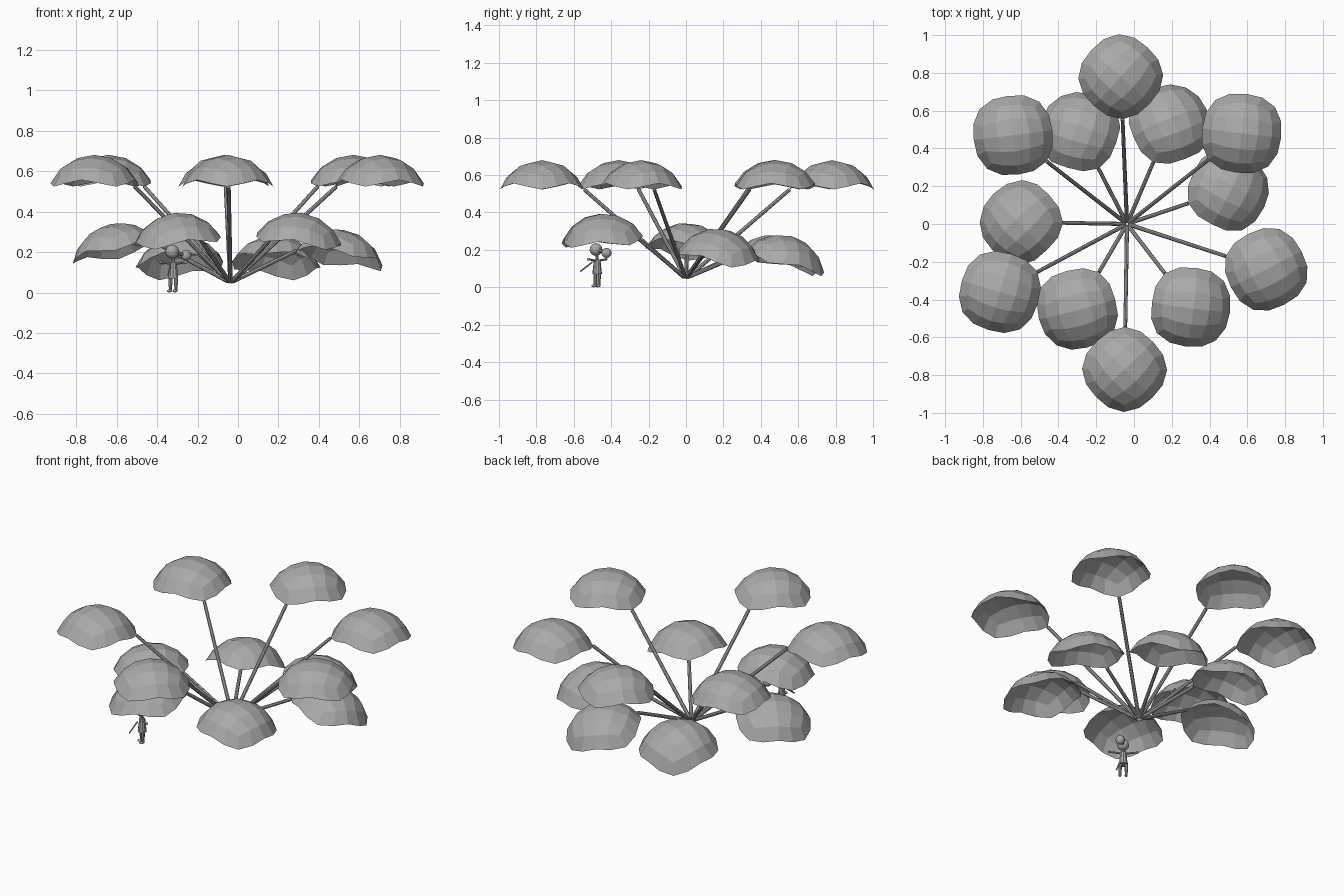
import bpy, bmesh, math
from mathutils import Vector, Matrix

if "Cube" in bpy.data.objects:
    bpy.data.objects.remove(bpy.data.objects["Cube"])

grey = bpy.data.materials.new("plain grey")
grey.diffuse_color = (0.4, 0.4, 0.4, 1)
grey.use_nodes = True
grey.node_tree.nodes["Principled BSDF"].inputs["Base Color"].default_value = grey.diffuse_color


def finish(name, bm):
    me = bpy.data.meshes.new(name)
    bm.to_mesh(me)
    bm.free()
    me.materials.append(grey)
    ob = bpy.data.objects.new(name, me)
    bpy.context.collection.objects.link(ob)
    return ob


def add_rod(bm, a, b, r1, r2, sides=8):
    a, b = Vector(a), Vector(b)
    d = b - a
    m = Matrix.Translation((a + b) / 2) @ d.to_track_quat('Z', 'Y').to_matrix().to_4x4()
    bmesh.ops.create_cone(bm, cap_ends=True, segments=sides, radius1=r1,
                          radius2=r2, depth=d.length, matrix=m)


def add_ball(bm, c, r, scale=(1, 1, 1), turn=0):
    m = (Matrix.Translation(c) @ Matrix.Rotation(turn, 4, 'Z')
         @ Matrix.Diagonal((*scale, 1)))
    bmesh.ops.create_uvsphere(bm, u_segments=12, v_segments=8, radius=r, matrix=m)


# Leaf: four by four rounded square on a sphere, plus one skirt row
R = 0.24


def rim_theta(phi):
    return math.radians(61 + 8.6 * math.sin(2 * phi) ** 2)


def on_sphere(theta, phi):
    return Vector((math.sin(theta) * math.cos(phi),
                   math.sin(theta) * math.sin(phi), math.cos(theta))) * R


def leaf(name, matrix):
    bm = bmesh.new()
    step = math.radians(21)
    g = {}
    for i in range(-2, 3):
        for j in range(-2, 3):
            v = Vector((math.tan(i * step), math.tan(j * step), 1)).normalized() * R
            g[i, j] = bm.verts.new(matrix @ v)
    for i in range(-2, 2):
        for j in range(-2, 2):
            bm.faces.new((g[i, j], g[i + 1, j], g[i + 1, j + 1], g[i, j + 1]))
    edge = ([(i, -2) for i in range(-2, 2)] + [(2, j) for j in range(-2, 2)]
            + [(-i, 2) for i in range(-2, 2)] + [(-2, -j) for j in range(-2, 2)])
    rim = []
    for i, j in edge:
        phi = math.atan2(math.tan(j * step), math.tan(i * step))
        rim.append(bm.verts.new(matrix @ on_sphere(rim_theta(phi), phi)))
    for k in range(16):
        n = (k + 1) % 16
        bm.faces.new((g[edge[k]], rim[k], rim[n], g[edge[n]]))
    finish(name, bm)


# x, y of each leaf and height of its crown
upper = [(-.07, .78, .68), (-.64, .47, .68), (.57, .48, .68),
         (.70, -.24, .68), (-.05, -.77, .68), (-.71, -.36, .68)]
lower = [(-.29, .49, .283), (.19, .53, .283), (.50, .18, .315),
         (.30, -.44, .395), (-.30, -.45, .395), (-.60, .01, .345)]
hub = Vector((-.037, 0, .055))

for ring, rows, lean in (("upper", upper, 0), ("lower", lower, 1)):
    for k, (x, y, top) in enumerate(rows):
        out = Vector((x - hub.x, y - hub.y, 0)).normalized()
        n = Vector((out.x * .2, out.y * .2 + .1, 0)) * lean
        tilt = Vector((0, 0, 1)).rotation_difference(Vector((n.x, n.y, 1))).to_matrix().to_4x4()
        inward = math.atan2(-out.y, -out.x)
        m = (Matrix.Translation((x - .1 * n.x, y - .1 * n.y, top - R)) @ tilt
             @ Matrix.Rotation(inward - math.pi / 4, 4, 'Z'))
        leaf(f"{ring}_leaf_{k}", m)
        # Stem runs from the hub to the leaf corner
        tip = m @ on_sphere(rim_theta(math.pi / 4), math.pi / 4)
        bm = bmesh.new()
        add_rod(bm, hub + out * .012, tip, .011, .01)
        finish(f"{ring}_stem_{k}", bm)

# Small figure under a front leaf, facing the front left
c = Vector((-.32, -.475, 0))
fwd = Vector((-.6, -.8, 0))
side = Vector((.8, -.6, 0))
turn = math.atan2(side.y, side.x)
up = Vector((0, 0, 1))

bm = bmesh.new()
add_ball(bm, c + fwd * .008 + up * .202, .034)
finish("figure_head", bm)
bm = bmesh.new()
add_ball(bm, (-.257, -.425, .184), .027)
add_rod(bm, c + up * .2, (-.257, -.425, .184), .01, .01)
finish("figure_hair_bun", bm)
bm = bmesh.new()
add_rod(bm, c + up * .07, c + up * .15, .026, .017, 10)
add_rod(bm, c + up * .145, c + up * .18, .008, .008)
finish("figure_body", bm)
bm = bmesh.new()
for s in (-1, 1):
    hip = c + side * .017 * s
    add_rod(bm, hip + up * .01, hip + up * .08, .008, .01)
    add_ball(bm, hip + fwd * .008 + up * .008, .008, (1.1, 2, 1), turn)
finish("figure_legs", bm)
bm = bmesh.new()
for s in (-1, 1):
    add_rod(bm, c + side * .014 * s + up * .142, c + side * .075 * s + up * .15, .006, .005)
    add_ball(bm, c + side * .078 * s + up * .15, .008)
finish("figure_arms", bm)
bm = bmesh.new()
add_rod(bm, (-.335, -.50, .135), (-.345, -.565, .085), .004, .004, 6)
finish("figure_stick", bm)
